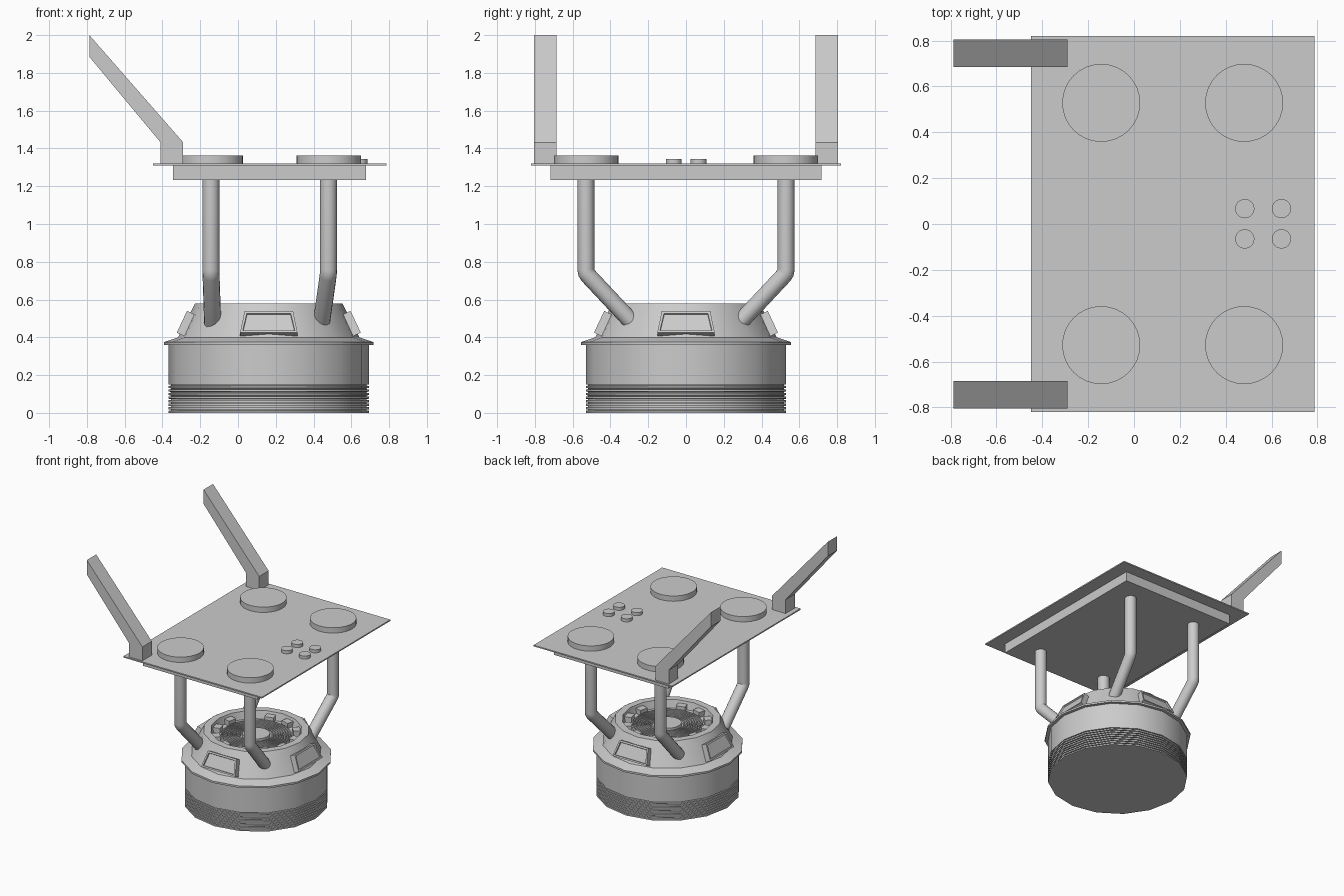
import bpy, bmesh, math
from mathutils import Vector

if "Cube" in bpy.data.objects:
    bpy.data.objects.remove(bpy.data.objects["Cube"])

CX = 0.163          # x of the stove body axis


def finish(name, bm, smooth=True):
    bmesh.ops.recalc_face_normals(bm, faces=bm.faces)
    me = bpy.data.meshes.new(name)
    bm.to_mesh(me)
    bm.free()
    ob = bpy.data.objects.new(name, me)
    bpy.context.collection.objects.link(ob)
    if smooth:
        shade(ob)
    return ob


def shade(ob):
    bpy.ops.object.select_all(action='DESELECT')
    ob.select_set(True)
    bpy.context.view_layer.objects.active = ob
    bpy.ops.object.shade_smooth_by_angle(angle=math.radians(30))


def lathe(name, profile, sides, centre=(CX, 0)):
    """Revolve an (r, z) profile; points with r = 0 close to the axis."""
    bm = bmesh.new()
    vs = [bm.verts.new((r, 0, z)) for r, z in profile]
    es = [bm.edges.new(p) for p in zip(vs, vs[1:])]
    bmesh.ops.spin(bm, geom=vs + es, cent=(0, 0, 0), axis=(0, 0, 1),
                   angle=2 * math.pi, steps=sides)
    bmesh.ops.remove_doubles(bm, verts=bm.verts, dist=1e-5)
    bmesh.ops.translate(bm, verts=bm.verts, vec=(*centre, 0))
    return finish(name, bm)


def box(name, lo, hi, angle=0, origin=(0, 0, 0)):
    bm = bmesh.new()
    bmesh.ops.create_cube(bm, size=1)
    lo, hi = Vector(lo), Vector(hi)
    for v in bm.verts:
        v.co = Vector([a * b for a, b in zip(v.co, hi - lo)]) + (lo + hi) / 2
    ob = finish(name, bm, False)
    ob.location, ob.rotation_euler.z = origin, angle
    return ob


def prism(name, points, offset):
    bm = bmesh.new()
    f = bm.faces.new([bm.verts.new(p) for p in points])
    ext = bmesh.ops.extrude_face_region(bm, geom=[f])['geom']
    bmesh.ops.translate(bm, vec=offset,
                        verts=[g for g in ext if isinstance(g, bmesh.types.BMVert)])
    return finish(name, bm, False)


# Stove body: ribbed drum, flange, conical shoulder and open top
prof = [(0, 0)]
step = 0.15 / 8
for i in range(8):
    z = i * step
    prof += [(0.53, z), (0.53, z + step * 0.6), (0.518, z + step * 0.7), (0.518, z + step * 0.95)]
prof += [(0.53, 0.15), (0.53, 0.36), (0.555, 0.36), (0.555, 0.375), (0.48, 0.40),
         (0.40, 0.56), (0.39, 0.58), (0.335, 0.58), (0.32, 0.52), (0, 0.52)]
lathe("stove_body", prof, 16)

# Burner inside the top: coils, hub and surrounding blocks
coil = []
for i in range(8):
    r = 0.115 + i * 0.019
    coil += [(r, 0.521), (r + 0.003, 0.54), (r + 0.011, 0.54), (r + 0.014, 0.521)]
lathe("burner_coils", coil, 32)
lathe("burner_hub", [(0, 0.55), (0.1, 0.55), (0.1, 0.52)], 24)
for i in range(12):
    box("burner_block", (0.27, -0.035, 0.515), (0.325, 0.035, 0.56),
        math.radians(15 + 30 * i), (CX, 0, 0))

# Four trapezoid vent panels on the shoulder
for k in range(4):
    bm = bmesh.new()
    front = [(0.487, -0.152, 0.425), (0.487, 0.152, 0.425),
             (0.433, 0.128, 0.54), (0.433, -0.128, 0.54)]
    n = Vector((0.115, 0, 0.054)).normalized()
    a = [bm.verts.new(Vector(p)) for p in front]
    b = [bm.verts.new(Vector(p) - n * 0.06) for p in front]
    face = bm.faces.new(a)
    bm.faces.new(b[::-1])
    for i in range(4):
        j = (i + 1) % 4
        bm.faces.new((a[j], a[i], b[i], b[j]))
    bmesh.ops.recalc_face_normals(bm, faces=bm.faces)
    bmesh.ops.inset_region(bm, faces=[face], thickness=0.018)
    bmesh.ops.inset_region(bm, faces=[face], thickness=0.003, depth=-0.01)
    ob = finish("vent_panel", bm, False)
    ob.location.x, ob.rotation_euler.z = CX, k * math.pi / 2

# Four bent tube legs
for lx, ex in ((-0.143, -0.135), (0.479, 0.445)):
    for s in (-1, 1):
        top, bend = Vector((lx, s * 0.53, 1.24)), Vector((lx, s * 0.53, 0.74))
        end = Vector((ex, s * 0.305, 0.50))
        d = (end - bend).normalized()
        path = [top, bend + Vector((0, 0, 0.018)), bend + (d - Vector((0, 0, -1))) * 0.004,
                bend + d * 0.018, end + d * 0.03]
        cu = bpy.data.curves.new("leg", 'CURVE')
        cu.dimensions = '3D'
        cu.bevel_depth, cu.bevel_resolution, cu.use_fill_caps = 0.045, 6, True
        sp = cu.splines.new('POLY')
        sp.points.add(len(path) - 1)
        for p, co in zip(sp.points, path):
            p.co = (*co, 1)
        ob = bpy.data.objects.new("leg", cu)
        bpy.context.collection.objects.link(ob)
        bpy.ops.object.select_all(action='DESELECT')
        ob.select_set(True)
        bpy.context.view_layer.objects.active = ob
        bpy.ops.object.convert(target='MESH')
        shade(bpy.context.view_layer.objects.active)

# Table top and the box beneath it
box("under_tray", (-0.345, -0.718, 1.232), (0.678, 0.718, 1.312))
box("table_top", (-0.45, -0.82, 1.31), (0.787, 0.82, 1.32))

# Round plates and knobs
for x in (-0.143, 0.48):
    for y in (-0.528, 0.528):
        lathe("plate", [(0, 1.315), (0.17, 1.315), (0.17, 1.363), (0, 1.363)], 32, (x, y))
for x in (0.483, 0.643):
    for y in (-0.065, 0.067):
        lathe("knob", [(0, 1.315), (0.042, 1.315), (0.042, 1.345), (0, 1.345)], 24, (x, y))

# Two slanted arms on the left edge
arm = [(-0.41, 1.315), (-0.29, 1.315), (-0.29, 1.432),
       (-0.787, 2.0), (-0.787, 1.885), (-0.41, 1.432)]
for y in (-0.805, 0.685):
    prism("arm", [(x, y, z) for x, z in arm], (0, 0.12, 0))
